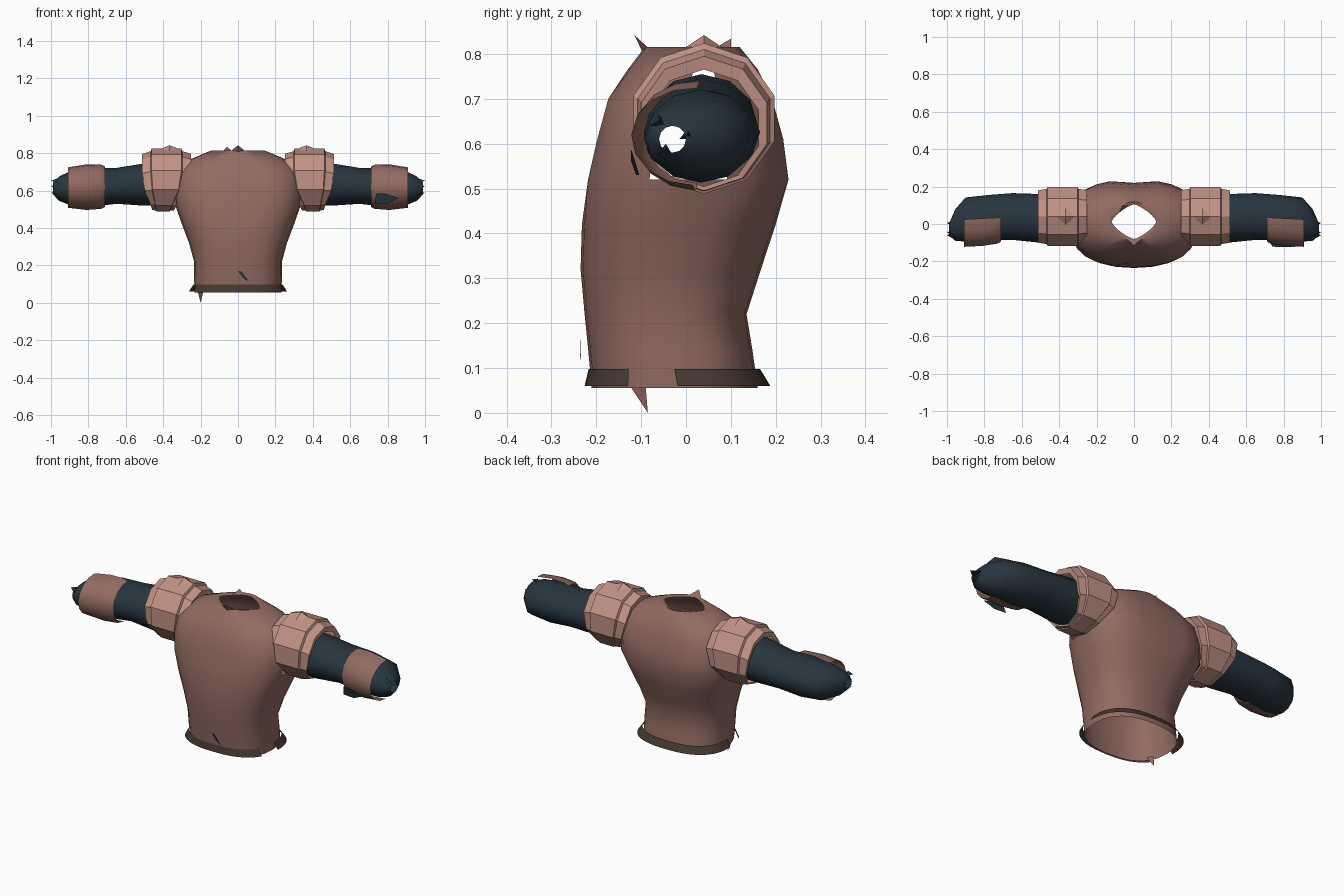
import bpy, bmesh, math
from mathutils import Vector

if "Cube" in bpy.data.objects:
    bpy.data.objects.remove(bpy.data.objects["Cube"])


def material(name, rgb):
    m = bpy.data.materials.new(name)
    m.diffuse_color = (*rgb, 1)
    m.use_nodes = True
    m.node_tree.nodes["Principled BSDF"].inputs["Base Color"].default_value = m.diffuse_color
    return m


SHIRT = material("dusty brown", (0.29, 0.148, 0.122))
PAD = material("light clay", (0.54, 0.29, 0.24))
SLEEVE = material("dark slate", (0.021, 0.036, 0.050))
BELT = material("dark leather", (0.060, 0.038, 0.030))


def finish(name, bm, mat, smooth=None):
    bmesh.ops.recalc_face_normals(bm, faces=bm.faces)
    mesh = bpy.data.meshes.new(name)
    bm.to_mesh(mesh)
    bm.free()
    mesh.materials.append(mat)
    ob = bpy.data.objects.new(name, mesh)
    bpy.context.collection.objects.link(ob)
    if smooth:
        bpy.ops.object.select_all(action='DESELECT')
        ob.select_set(True)
        bpy.context.view_layer.objects.active = ob
        bpy.ops.object.shade_smooth_by_angle(angle=math.radians(smooth))
    return ob


def loft(rings, closed=True):
    """Skin a list of point rings; ends stay open."""
    bm = bmesh.new()
    rows = [[bm.verts.new(p) for p in ring] for ring in rings]
    n = len(rows[0])
    for a, b in zip(rows, rows[1:]):
        for i in range(n if closed else n - 1):
            j = (i + 1) % n
            bm.faces.new((a[i], a[j], b[j], b[i]))
    return bm


def power(v, e):
    return math.copysign(abs(v) ** e, v)


def flat_ring(z, hx, y0, y1, e=0.8, n=24):
    """Rounded-box ring lying level, from front y0 to back y1."""
    pts = []
    for i in range(n):
        t = 2 * math.pi * i / n
        pts.append(Vector((hx * power(math.cos(t), e),
                           (y0 + y1) / 2 + (y1 - y0) / 2 * power(math.sin(t), e), z)))
    return pts


def side_ring(x, yc, zc, ry, rz, n=12, a0=0.0, a1=360.0):
    """Upright ring or arc facing along x; angle 0 is up, 90 is front."""
    full = a1 - a0 >= 360
    pts = []
    for i in range(n):
        t = math.radians(a0 + (a1 - a0) * i / (n if full else n - 1))
        pts.append(Vector((x, yc - ry * math.sin(t), zc + rz * math.cos(t))))
    return pts


def spike(name, base, tip, mat):
    bm = bmesh.new()
    vs = [bm.verts.new(p) for p in base]
    top = bm.verts.new(tip)
    for i in range(len(vs)):
        bm.faces.new((vs[i], vs[(i + 1) % len(vs)], top))
    return finish(name, bm, mat)


def patch(name, pts, mat):
    bm = bmesh.new()
    bm.faces.new([bm.verts.new(p) for p in pts])
    return finish(name, bm, mat)


# Torso shell, open at waist, neck and armholes
levels = [(0.055, 0.232, -0.21, 0.16, 0.8), (0.14, 0.235, -0.218, 0.148, 0.8),
          (0.22, 0.235, -0.226, 0.135, 0.8), (0.32, 0.262, -0.235, 0.167, 0.78),
          (0.42, 0.30, -0.232, 0.20, 0.74), (0.52, 0.335, -0.224, 0.234, 0.72),
          (0.61, 0.345, -0.203, 0.222, 0.72), (0.70, 0.335, -0.178, 0.197, 0.76),
          (0.765, 0.26, -0.13, 0.16, 0.85), (0.815, 0.14, -0.092, 0.12, 1.2),
          (0.808, 0.12, -0.08, 0.105, 1.5)]
rings = [flat_ring(*lv) for lv in levels]
for ring in rings[5:8]:
    for p in ring:                      # shallow groove down the chest and back
        if abs(p.x) < 0.02:
            p.y *= 0.94
bm = loft(rings)
holes = []
for f in bm.faces:
    c = f.calc_center_median()
    if abs(c.x) > 0.28 and math.hypot(c.y - 0.03, c.z - 0.64) < 0.10:
        holes.append(f)
bmesh.ops.delete(bm, geom=holes, context='FACES')
finish("torso", bm, SHIRT, 60)

# Flared belt, broken by a gap on each side and at the buckle
bm = loft([flat_ring(0.098, 0.238, -0.217, 0.165, 0.8, 40),
           flat_ring(0.06, 0.262, -0.226, 0.188, 0.8, 40)])
gaps = []
for f in bm.faces:
    c = f.calc_center_median()
    if -0.14 < c.y < -0.04 or (c.y < 0 and abs(c.x) < 0.02):
        gaps.append(f)
bmesh.ops.delete(bm, geom=gaps, context='FACES')
finish("belt", bm, BELT, 40)

# Small dark slash on the belly
patch("belly_slash", [(0.0, -0.236, 0.17), (0.02, -0.236, 0.165), (0.058, -0.234, 0.115),
                      (0.03, -0.236, 0.13)], SLEEVE)

# Torn points at hem and collar
spike("hem_tear", [(-0.215, -0.115, 0.06), (-0.185, -0.125, 0.06), (-0.2, -0.09, 0.06)],
      (-0.2, -0.085, 0.0), SHIRT)
spike("collar_tear", [(-0.04, -0.08, 0.81), (0.04, -0.08, 0.81), (0.0, -0.095, 0.80)],
      (0.0, -0.115, 0.842), SHIRT)
spike("back_collar_tear", [(-0.08, 0.06, 0.81), (-0.03, 0.1, 0.81), (-0.06, 0.1, 0.80)],
      (-0.06, 0.1, 0.834), SHIRT)

for s, side in ((1, "right"), (-1, "left")):
    # Sleeve narrowing to an open cuff
    arm = [(0.33, 0.035, 0.64, 0.125, 0.115), (0.5, 0.03, 0.632, 0.13, 0.113),
           (0.65, 0.04, 0.625, 0.125, 0.096), (0.78, 0.033, 0.617, 0.122, 0.104),
           (0.9, 0.024, 0.612, 0.118, 0.09), (0.955, -0.005, 0.61, 0.085, 0.066),
           (0.99, -0.03, 0.61, 0.03, 0.03)]
    finish(side + "_sleeve", loft([side_ring(s * a[0], *a[1:]) for a in arm]), SLEEVE, 60)

    # Ragged cuff points
    for k, (y, z) in enumerate(((-0.06, 0.64), (-0.045, 0.575), (0.005, 0.61))):
        spike(f"{side}_cuff_tear_{k}", [(s * 0.965, y - 0.02, z), (s * 0.965, y + 0.015, z),
              (s * 0.965, y, z + 0.025)], (s * 1.0, y, z + 0.012), SLEEVE)

    # Forearm guard over the front half
    guard = [(0.71, 0.025, 0.62, 0.118, 0.108), (0.73, 0.025, 0.62, 0.13, 0.118),
             (0.81, 0.02, 0.618, 0.137, 0.122), (0.91, 0.015, 0.616, 0.137, 0.108)]
    finish(side + "_forearm_guard",
           loft([side_ring(s * g[0], *g[1:], n=9, a0=-4, a1=180) for g in guard], False),
           SHIRT, 40)

    # Faceted shoulder pad wrapping the arm, narrower underneath
    pad = [(-0.125, 0.80, 0.635), (-0.13, 0.93, 0.645), (-0.085, 0.97, 0.652),
           (-0.08, 1.03, 0.656), (0.08, 1.03, 0.656), (0.085, 0.97, 0.652),
           (0.13, 0.92, 0.645), (0.125, 0.80, 0.635)]
    rings = []
    for dx, r, zc in pad:
        ring = side_ring(0, 0.04, zc, 0.16 * r, 0.163 * r, n=10)
        for p in ring:
            low = max(0.0, min(1.0, (0.64 - p.z) / 0.14))
            p.x = s * (0.382 + 0.018 * low + dx * (1 - 0.55 * low))
        rings.append(ring)
    finish(side + "_shoulder_pad", loft(rings), PAD)

    # Pyramid stud on top of the pad
    c = s * 0.365
    spike(side + "_pad_stud", [(c - 0.05, 0.04, 0.822), (c, -0.005, 0.812),
          (c + 0.05, 0.04, 0.822), (c, 0.085, 0.812)], (c, 0.04, 0.842), PAD)

# Dark sleeve cloth showing through the right guard
patch("guard_tear", [(0.73, -0.104, 0.53), (0.74, -0.121, 0.585), (0.78, -0.123, 0.585),
                     (0.86, -0.122, 0.56), (0.80, -0.111, 0.53)], SLEEVE)
